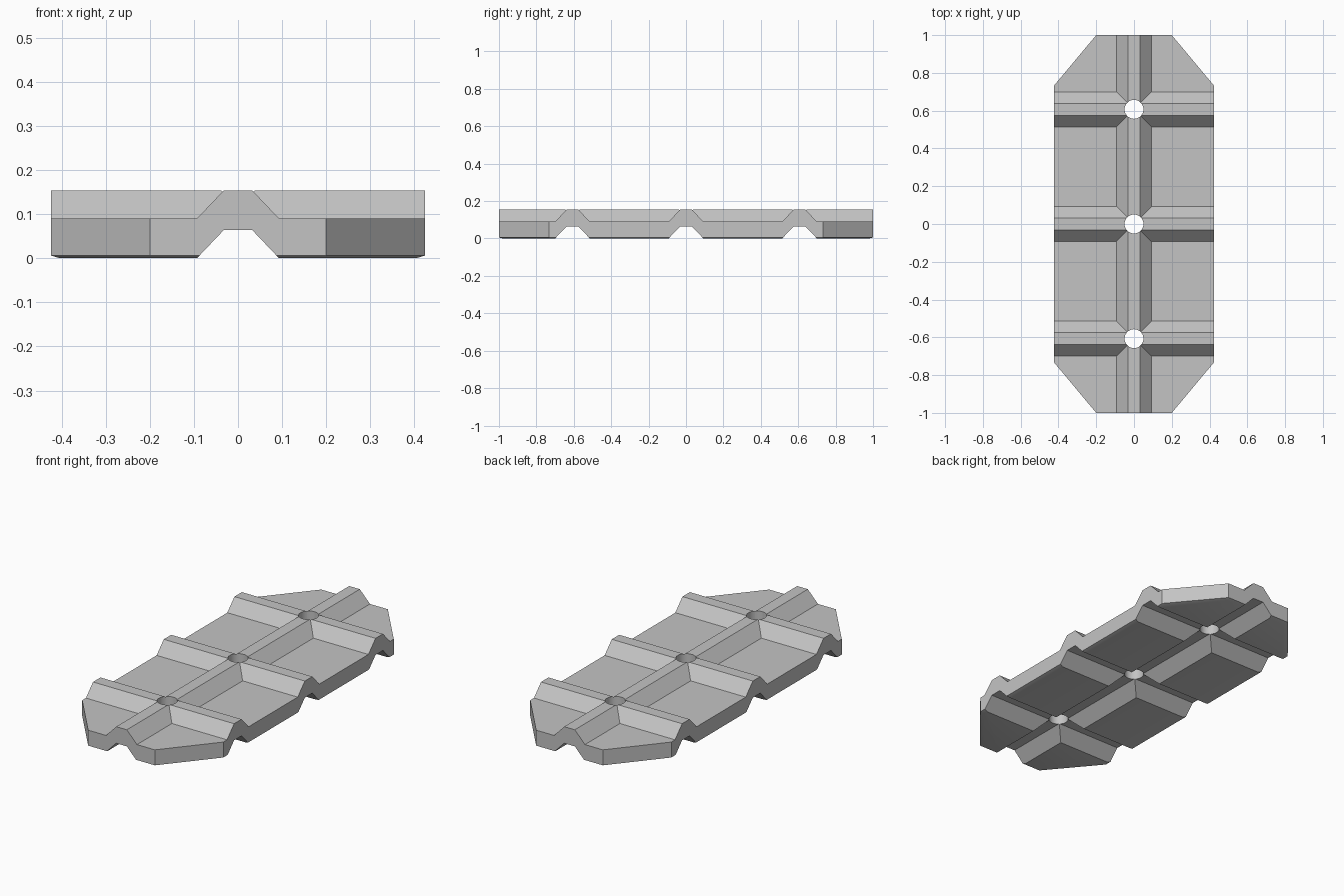
import bpy, bmesh
from mathutils import Vector

cube = bpy.data.objects.get("Cube")
if cube:
    bpy.data.objects.remove(cube, do_unlink=True)

HALF_W, HALF_L = 0.424, 1.0          # outline
END_X, CORNER_Y = 0.2, 0.732         # clipped corners
THICK, RISE = 0.09, 0.064            # plate thickness, ridge height
CREST, FOOT = 0.032, 0.093           # ridge half widths
CROSS = (-0.607, 0.0, 0.607)         # cross ridge positions
HOLE_R = 0.05

grey = bpy.data.materials.new("plain_grey")
grey.use_nodes = True
colour = (0.55, 0.55, 0.55, 1)
grey.diffuse_color = colour
grey.node_tree.nodes["Principled BSDF"].inputs["Base Color"].default_value = colour


def ridge(d):
    """Height share of a trapezoid ridge at distance d from its middle."""
    return max(0.0, min(1.0, (FOOT - abs(d)) / (FOOT - CREST)))


def steps(centres, limit):
    marks = [c + o for c in centres for o in (-FOOT, -CREST, CREST, FOOT)]
    return [-limit] + sorted(marks) + [limit]


def cut(bm, point, normal, fill=False):
    res = bmesh.ops.bisect_plane(
        bm, geom=bm.verts[:] + bm.edges[:] + bm.faces[:], dist=1e-6,
        plane_co=point, plane_no=normal, clear_outer=True)
    if fill:
        rim = [e for e in bm.edges if e.is_boundary]
        bmesh.ops.holes_fill(bm, edges=rim, sides=0)


# Ridged sheet: one long ridge crossed by three others
bm = bmesh.new()
xs, ys = steps((0.0,), HALF_W), steps(CROSS, HALF_L)
grid = []
for x in xs:
    column = []
    for y in ys:
        h = max(ridge(x), max(ridge(y - c) for c in CROSS))
        column.append(bm.verts.new((x, y, THICK + RISE * h)))
    grid.append(column)
for i in range(len(xs) - 1):
    for j in range(len(ys) - 1):
        quad = [grid[i][j], grid[i + 1][j], grid[i + 1][j + 1], grid[i][j + 1]]
        low = [k for k in range(4) if quad[k].co.z < THICK + RISE / 2]
        if len(low) == 1:            # mitred valley where ridges meet
            q = quad[low[0]:] + quad[:low[0]]
            bm.faces.new((q[0], q[1], q[2]))
            bm.faces.new((q[0], q[2], q[3]))
        else:
            bm.faces.new(quad)

# Clipped corners
corner_n = Vector((HALF_L - CORNER_Y, HALF_W - END_X, 0)).normalized()
corners = [(Vector((sx * END_X, sy * HALF_L, 0)),
            Vector((sx * corner_n.x, sy * corner_n.y, 0)))
           for sx in (-1, 1) for sy in (-1, 1)]
for point, normal in corners:
    cut(bm, point, normal)

# Thickness straight down
bm.normal_update()
top = bm.faces[:]
res = bmesh.ops.extrude_face_region(bm, geom=top, use_keep_orig=True)
bmesh.ops.translate(bm, vec=(0, 0, -THICK),
                    verts=[g for g in res["geom"] if isinstance(g, bmesh.types.BMVert)])
bmesh.ops.recalc_face_normals(bm, faces=bm.faces[:])

# Shallow chamfer round the bottom rim
sides = corners + [(Vector((s * HALF_W, 0, 0)), Vector((s, 0, 0))) for s in (-1, 1)]
sides += [(Vector((0, s * HALF_L, 0)), Vector((0, s, 0))) for s in (-1, 1)]
for point, normal in sides:
    slope = (normal * 0.006 + Vector((0, 0, -0.02))).normalized()
    cut(bm, point + Vector((0, 0, 0.006)), slope, fill=True)
bmesh.ops.recalc_face_normals(bm, faces=bm.faces[:])

mesh = bpy.data.meshes.new("ridged_plate")
bm.to_mesh(mesh)
bm.free()
plate = bpy.data.objects.new("ridged_plate", mesh)
bpy.context.collection.objects.link(plate)
mesh.materials.append(grey)

# Round through holes at the ridge crossings
for c in CROSS:
    bpy.ops.mesh.primitive_cylinder_add(vertices=32, radius=HOLE_R, depth=1,
                                        location=(0, c, 0))
    drill = bpy.context.object
    drill.name = "hole_cutter"
    drill.hide_render = True
    drill.data.materials.append(grey)
    mod = plate.modifiers.new("hole", "BOOLEAN")
    mod.operation = "DIFFERENCE"
    mod.solver = "EXACT"
    mod.object = drill
    bpy.ops.object.select_all(action="DESELECT")
    bpy.context.view_layer.objects.active = plate
    plate.select_set(True)
    bpy.ops.object.modifier_apply(modifier=mod.name)
    bpy.data.objects.remove(drill, do_unlink=True)

bpy.ops.object.shade_smooth_by_angle(angle=0.35)
